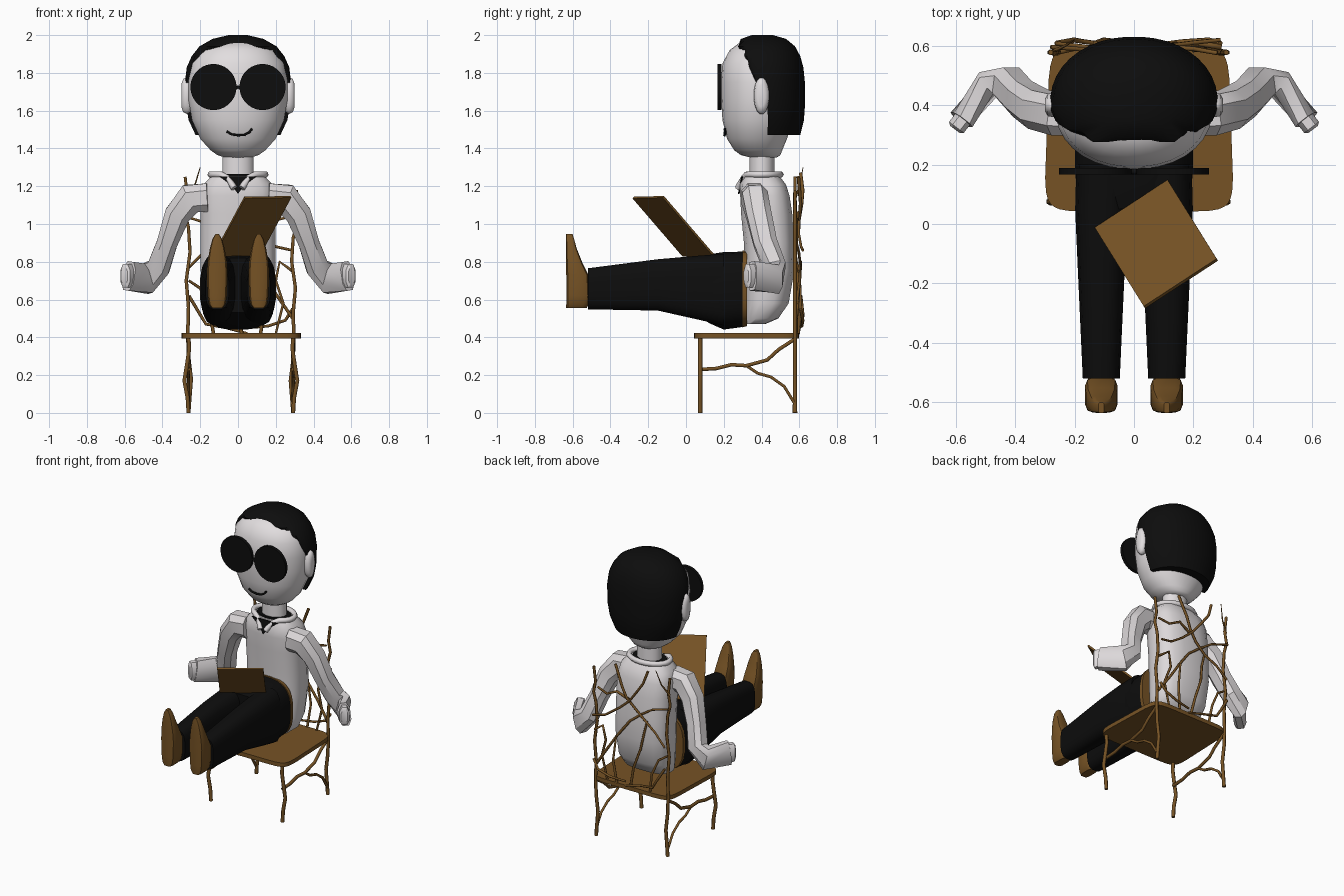
import bpy, bmesh, math
from mathutils import Vector


def material(name, rgb):
    m = bpy.data.materials.new(name)
    m.diffuse_color = (*rgb, 1)
    return m


SKIN = material("pale_skin", (0.76, 0.73, 0.74))
SHIRT = material("white_cloth", (0.72, 0.69, 0.70))
BLACK = material("black", (0.004, 0.004, 0.004))
BROWN = material("brown_wood", (0.18, 0.085, 0.018))


def oval(c, u, v, a, b, n=24, e=2.0):
    """Superellipse ring around c in the plane of u and v."""
    pts = []
    for i in range(n):
        t = 2 * math.pi * (i + 0.5) / n
        cs, sn = math.cos(t), math.sin(t)
        pts.append(Vector(c) + Vector(u) * a * math.copysign(abs(cs) ** (2 / e), cs)
                   + Vector(v) * b * math.copysign(abs(sn) ** (2 / e), sn))
    return pts


def loft(name, rings, mat, angle=40):
    bm = bmesh.new()
    vs = [[bm.verts.new(p) for p in r] for r in rings]
    n = len(vs[0])
    for r, s in zip(vs, vs[1:]):
        for i in range(n):
            bm.faces.new((r[i], r[(i + 1) % n], s[(i + 1) % n], s[i]))
    bm.faces.new(vs[0])
    bm.faces.new(vs[-1])
    bmesh.ops.recalc_face_normals(bm, faces=bm.faces)
    me = bpy.data.meshes.new(name)
    bm.to_mesh(me)
    bm.free()
    me.materials.append(mat)
    ob = bpy.data.objects.new(name, me)
    bpy.context.collection.objects.link(ob)
    bpy.context.view_layer.objects.active = ob
    ob.select_set(True)
    bpy.ops.object.shade_smooth_by_angle(angle=math.radians(angle))
    ob.select_set(False)
    return ob


def upright(rows, n=24, e=2.0):
    """Rings from rows of (z, half width, y front, y back)."""
    return [oval((0, (f + b) / 2, z), (1, 0, 0), (0, 1, 0), w, (b - f) / 2, n, e) for z, w, f, b in rows]


def lying(rows, n=16, e=3.0):
    """Rings from rows of (y, centre x, half width, z low, z high)."""
    return [oval((x, y, (l + h) / 2), (1, 0, 0), (0, 0, 1), w, (h - l) / 2, n, e) for y, x, w, l, h in rows]


def tube(name, pts, r, mat, taper=1.0):
    cu = bpy.data.curves.new(name, 'CURVE')
    cu.dimensions = '3D'
    cu.bevel_depth, cu.bevel_resolution, cu.use_fill_caps = r, 1, True
    sp = cu.splines.new('POLY')
    sp.points.add(len(pts) - 1)
    for i, p in enumerate(pts):
        sp.points[i].co = (*p, 1)
        sp.points[i].radius = 1 + (taper - 1) * i / (len(pts) - 1)
    cu.materials.append(mat)
    ob = bpy.data.objects.new(name, cu)
    bpy.context.collection.objects.link(ob)


# Head and neck
loft("head", upright([(1.352, .07, .34, .48), (1.365, .11, .29, .5), (1.39, .145, .255, .51),
                      (1.45, .2, .217, .535), (1.55, .245, .192, .57), (1.65, .262, .186, .585),
                      (1.75, .264, .184, .585), (1.85, .25, .192, .57), (1.92, .205, .23, .55),
                      (1.965, .12, .29, .5)], 32, 2.1), SKIN, 60)
loft("neck", upright([(1.2, .085, .335, .47), (1.4, .085, .335, .47)], 16), SKIN)

# Hair: larger shell cut back to the hairline
hair = upright([(1.47, .225, .2, .605), (1.55, .262, .19, .625), (1.62, .275, .19, .63),
                (1.75, .282, .185, .63), (1.83, .272, .185, .622), (1.89, .245, .2, .605),
                (1.94, .205, .235, .578), (1.98, .135, .29, .53), (2.0, .05, .35, .46)], 40, 2.1)
for ring, line in zip(hair, (.43, .435, .43, .37, .335, .31, .275, .28, .3)):
    for p in ring:
        p.y = max(p.y, line)
loft("hair", hair, BLACK, 50)

# Ears
for s in (-1, 1):
    loft("ear", [oval((s * x, .4, 1.68), (0, 1, 0), (0, 0, 1), a, b, 16)
                 for x, a, b in ((.24, .03, .08), (.27, .042, .1), (.29, .038, .09), (.3, .02, .06))], SKIN, 60)

# Sunglasses and mouth
for s in (-1, 1):
    loft("lens", [oval((s * .13, y, 1.725), (1, 0, 0), (0, 0, 1), .122, .122, 32) for y in (.166, .188)], BLACK)
tube("bridge", [(-.03, .176, 1.71), (0, .176, 1.725), (.03, .176, 1.71)], .009, BLACK)
tube("mouth", [(x, .204 + 2 * x * x - (z - 1.47) * .25, z) for x, z in
               ((-.06, 1.49), (-.035, 1.475), (0, 1.47), (.035, 1.472), (.06, 1.486), (.075, 1.505))], .007, BLACK)

# Shirt body
loft("shirt", upright([(.47, .13, .31, .42), (.5, .17, .31, .49), (.58, .19, .31, .545), (.75, .2, .31, .575),
                       (.9, .2, .305, .572), (1.05, .2, .29, .565), (1.15, .2, .285, .55),
                       (1.21, .185, .285, .53), (1.255, .14, .305, .495)], 16, 2.8), SHIRT)

# Collar, with the dark undershirt showing in the opening
arc = [math.radians(-68 + i * 316 / 18) for i in range(19)]
tube("collar", [(0.02, .275, 1.19)] + [(.145 * math.cos(a), .4 + .1 * math.sin(a), 1.262 - .02 * (math.sin(a) < -.8))
                for a in arc] + [(-.02, .275, 1.19)], .018, SHIRT)
loft("undershirt", upright([(1.245, .125, .315, .485), (1.264, .12, .32, .48)], 20), BLACK)
loft("undershirt_point", [[Vector((x, y + (z - 1.16) * .2, z)) for x, z in
                           ((0, 1.16), (.03, 1.2), (.1, 1.252), (-.1, 1.252), (-.03, 1.2))]
                          for y in (.275, .284)], BLACK)

# Sleeves and hands: rings follow the bent arm
ARM = [((.16, .36, 1.14), .08, .07), ((.25, .365, 1.135), .085, .072), ((.32, .385, 1.05), .072, .07),
       ((.375, .42, .9), .058, .066), ((.42, .47, .77), .065, .062), ((.485, .475, .71), .085, .046),
       ((.58, .35, .725), .082, .042)]
for s in (-1, 1):
    rings = []
    for i, (c, a, b) in enumerate(ARM):
        t = (Vector(ARM[min(i + 1, len(ARM) - 1)][0]) - Vector(ARM[max(i - 1, 0)][0])).normalized()
        u = t.cross(Vector((0, 1, 0))).normalized()
        rings.append([Vector((p.x * s, p.y, p.z)) for p in oval(c, u, t.cross(u), a, b, 8, 2.6)])
    loft("sleeve", rings, SHIRT, 30)
    side = (s * .8, .6, 0)
    loft("hand", [oval((s * x, y, .725), side, (0, 0, 1), a, b, 8, 2.6)
                  for x, y, a, b in ((.57, .36, .033, .066), (.597, .325, .033, .066), (.602, .318, .022, .05))],
         SKIN, 30)

# Trousers and belt
loft("hips", lying([(.05, 0, .17, .53, .82), (.12, 0, .195, .475, .84), (.2, 0, .2, .44, .853),
                    (.31, 0, .198, .455, .855)], 24, 2.8), BLACK)
loft("belt", lying([(.3, 0, .203, .452, .862), (.322, 0, .203, .458, .862)], 24, 2.8), BROWN)
for s in (-1, 1):
    loft("trouser_leg", lying([(.2, s * .1, .095, .46, .845), (.05, s * .107, .092, .495, .833),
                               (-.15, s * .11, .08, .54, .815), (-.52, s * .11, .063, .547, .767)]), BLACK)
    # Shoes with the toes pointing up and flat soles forward
    loft("shoe", [oval((s * .11, (b - .635) / 2, z), (1, 0, 0), (0, 1, 0), w, (b + .635) / 2, 12, 4)
                  for z, w, b in ((.555, .03, -.525), (.575, .045, -.515), (.62, .052, -.51), (.73, .056, -.515),
                                  (.8, .052, -.55), (.87, .04, -.578), (.92, .026, -.592), (.946, .01, -.6))],
         BROWN)

# Tilted board on the lap
u, v = Vector((.245, .16, .004)), Vector((.165, -.265, .308))
corner, thick = Vector((-.13, -.015, .832)), u.cross(v).normalized() * .006
loft("lap_board", [[corner + d, corner + u + d, corner + u + v + d, corner + v + d] for d in (-thick, thick)], BROWN)

# Chair seat with rounded corners, narrower at the back
seat = oval((.017, .32, 0), (1, 0, 0), (0, 1, 0), .316, .278, 32, 9)
for p in seat:
    p.x = .017 + (p.x - .017) * (1 - .06 * max(0, p.y - .3) / .3)
loft("seat", [[Vector((p.x, p.y, z)) for p in seat] for z in (.394, .422)], BROWN)

# Branch-like legs, back posts and side braces
for s, x, top in ((-1, -.262, 1.25), (1, .292, 1.18)):
    tube("front_leg", [(x + s * d, .075, z) for d, z in
                       ((0, 0), (.005, .08), (.022, .17), (.006, .27), (-.004, .34), (0, .4))], .012, BROWN)
    tube("back_post", [(x + s * d, .577, z * top / 1.25) for d, z in
                       ((0, 0), (-.006, .08), (-.014, .18), (0, .3), (.004, .42), (0, .56), (.012, .7),
                        (-.008, .85), (0, .98), (.02, 1.06), (.005, 1.14), (.018, 1.25))], .012, BROWN, .75)
    tube("side_brace", [(x, y, z) for y, z in ((.075, .23), (.16, .235), (.24, .255), (.32, .25), (.43, .28),
                                               (.49, .335), (.575, .39))], .011, BROWN)
    tube("lower_brace", [(x, y, z) for y, z in ((.32, .25), (.38, .21), (.45, .19), (.52, .14), (.575, .05))],
         .009, BROWN)

# Interlaced branches of the backrest, as (x, z) paths
BRANCHES = [
    [(.29, .5), (.2, .63), (.12, .75), (.03, .87), (-.06, .94), (-.15, 1.0), (-.28, 1.04)],
    [(.13, 1.25), (.07, 1.11), (.04, 1.04), (-.02, .97), (-.1, .9), (-.18, .85), (-.26, .77)],
    [(-.13, 1.27), (-.1, 1.18), (-.05, 1.11), (.02, 1.02), (.1, .95), (.2, .88), (.29, .86)],
    [(.02, .42), (-.01, .56), (-.06, .7), (-.08, .82), (-.1, .9)],
    [(.29, .75), (.22, .8), (.2, .7), (.24, .58), (.2, .42)],
    [(-.26, .62), (-.2, .52), (-.17, .47), (-.06, .45), (.05, .42)],
    [(-.13, .42), (-.15, .55), (-.2, .66), (-.26, .7)],
    [(.12, .42), (.14, .58), (.12, .75)],
    [(.29, .55), (.25, .49), (.16, .46), (.05, .45)],
    [(.03, 1.02), (.12, 1.06), (.2, 1.02), (.28, 1.04)],
]
for k, path in enumerate(BRANCHES):
    tube("back_branch", [(x, .583 + .012 * (k % 3) + .012 * math.sin(i * 1.3), z) for i, (x, z) in enumerate(path)],
         .0095, BROWN, .75)
tube("branch_tip", [(-.28, .577, 1.13), (-.23, .6, 1.2), (-.2, .62, 1.3)], .007, BROWN, .3)
